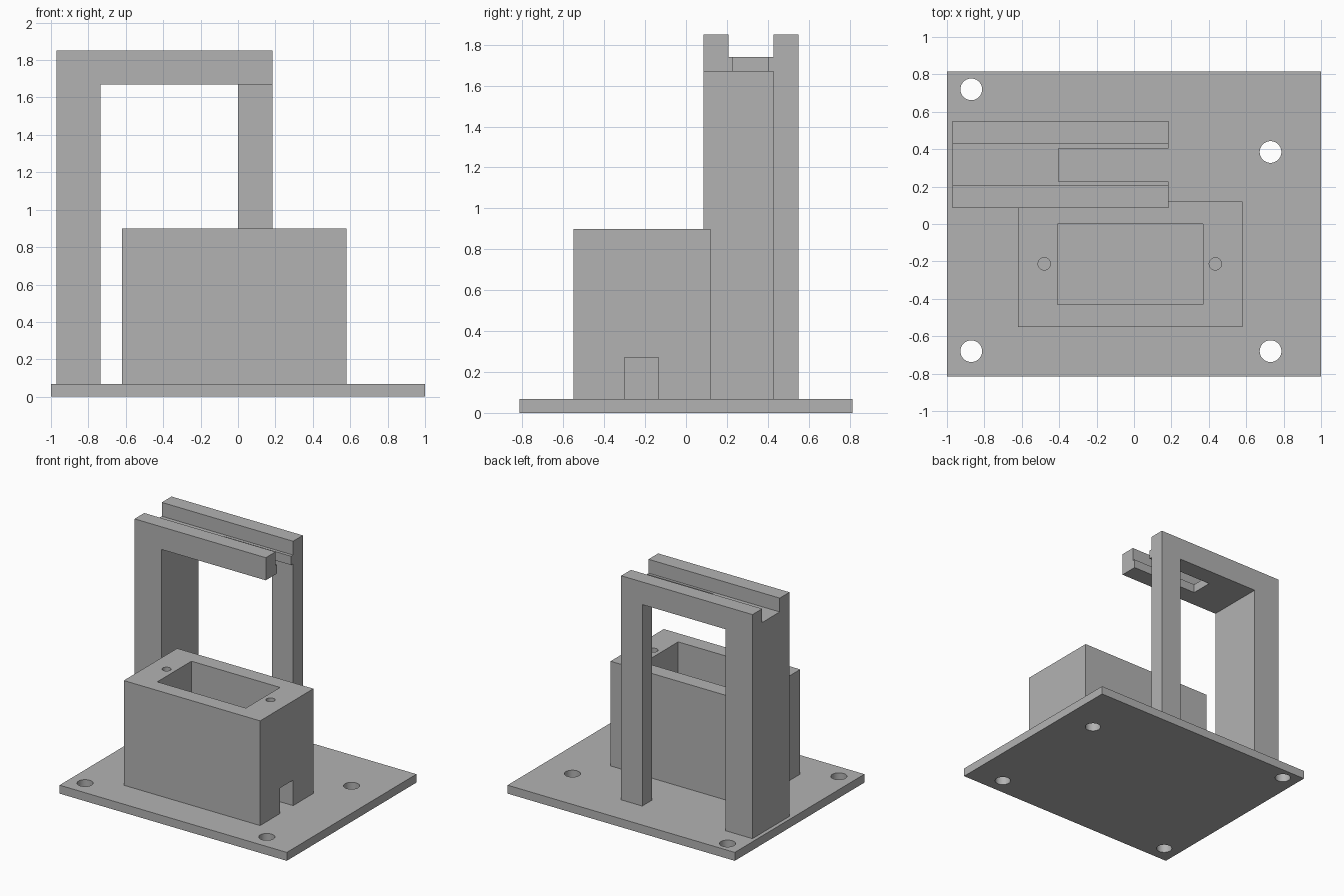
import bpy
import math

default_cube = bpy.data.objects.get("Cube")
if default_cube:
    bpy.data.objects.remove(default_cube, do_unlink=True)

# Single plain grey plastic
grey = bpy.data.materials.new("grey_plastic")
grey.use_nodes = True
colour = (0.45, 0.45, 0.45, 1)
grey.diffuse_color = colour
grey.node_tree.nodes["Principled BSDF"].inputs["Base Color"].default_value = colour


def box(name, x, y, z):
    """Box spanning the given (low, high) ranges."""
    centre = [(a + b) / 2 for a, b in (x, y, z)]
    bpy.ops.mesh.primitive_cube_add(size=1, location=centre)
    ob = bpy.context.object
    ob.name = name
    ob.scale = [b - a for a, b in (x, y, z)]
    bpy.ops.object.transform_apply(location=True, rotation=False, scale=True)
    ob.data.materials.append(grey)
    return ob


def drill(name, x, y, radius, z):
    """Vertical round cutter."""
    bpy.ops.mesh.primitive_cylinder_add(
        vertices=48, radius=radius, depth=z[1] - z[0], location=(x, y, sum(z) / 2))
    ob = bpy.context.object
    ob.name = name
    ob.data.materials.append(grey)
    return ob


def carve(target, cutters):
    """Subtract every cutter from the target, then discard the cutters."""
    bpy.ops.object.select_all(action='DESELECT')
    target.select_set(True)
    bpy.context.view_layer.objects.active = target
    for cutter in cutters:
        cutter.hide_render = True
        mod = target.modifiers.new("cut", 'BOOLEAN')
        mod.operation = 'DIFFERENCE'
        mod.solver = 'EXACT'
        mod.object = cutter
        bpy.ops.object.modifier_apply(modifier=mod.name)
        bpy.data.objects.remove(cutter, do_unlink=True)
    bpy.ops.object.shade_smooth_by_angle(angle=math.radians(30))


BASE_TOP = 0.067
BOX_TOP = 0.9
BEAM_BOTTOM = 1.67

# Base plate with four mounting holes
base = box("base_plate", (-1, 1), (-0.815, 0.815), (0, BASE_TOP))
mounts = [(-0.87, 0.72), (0.73, 0.385), (-0.87, -0.68), (0.73, -0.68)]
carve(base, [drill("mount_cutter", x, y, 0.058, (-0.1, 0.2)) for x, y in mounts])

# Motor housing: open pocket, cable notch and two screw holes
housing = box("motor_housing", (-0.62, 0.58), (-0.55, 0.12), (BASE_TOP, BOX_TOP))
cutters = [
    box("pocket_cutter", (-0.41, 0.37), (-0.43, 0), (BASE_TOP - 0.1, 1)),
    box("notch_cutter", (0.3, 0.7), (-0.3, -0.135), (BASE_TOP - 0.1, 0.27)),
]
cutters += [drill("screw_cutter", x, -0.213, 0.033, (0.5, 1)) for x in (-0.48, 0.435)]
carve(housing, cutters)

# Gantry: wide leg, slim rear leg and a grooved, slotted beam
gantry = box("gantry", (-0.97, 0.185), (0.085, 0.55), (BASE_TOP, 1.85))
carve(gantry, [
    box("opening_cutter", (-0.735, 0), (-0.1, 0.8), (-0.1, BEAM_BOTTOM)),
    box("front_leg_cutter", (-0.1, 0.4), (-0.1, 0.428), (-0.1, BEAM_BOTTOM)),
    box("groove_cutter", (-1.2, 0.4), (0.207, 0.428), (1.74, 2)),
    box("slot_cutter", (-0.405, 0.4), (0.228, 0.403), (1.6, 1.8)),
])
